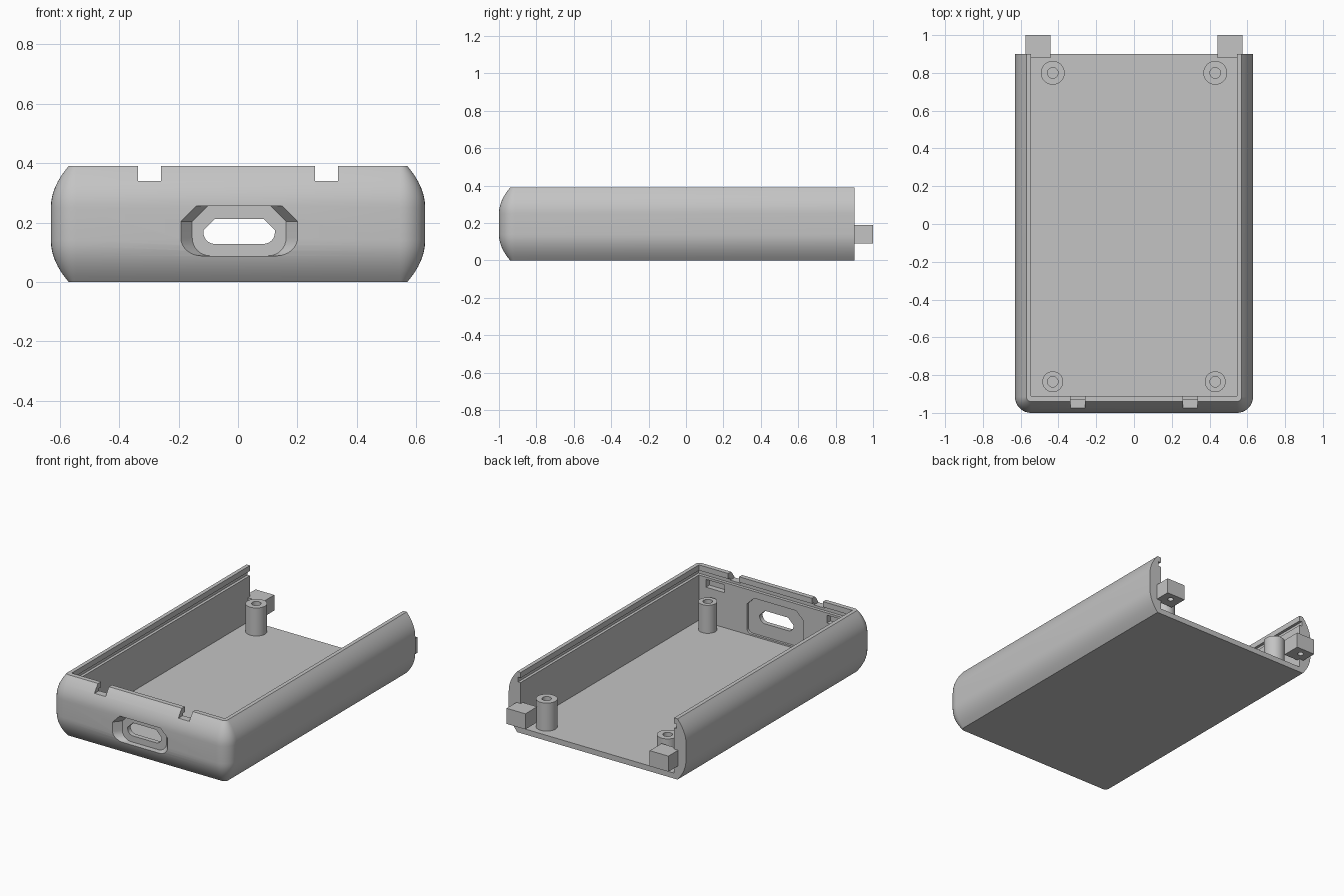
import bpy, bmesh
from math import cos, sin, pi, radians

cube = bpy.data.objects.get("Cube")
if cube:
    bpy.data.objects.remove(cube, do_unlink=True)

grey = bpy.data.materials.new("plain grey")
grey.use_nodes = True
grey.diffuse_color = (0.55, 0.55, 0.55, 1)
grey.node_tree.nodes["Principled BSDF"].inputs["Base Color"].default_value = (0.55, 0.55, 0.55, 1)


def loft(name, rings):
    """Closed solid through rings that have equal point counts."""
    bm = bmesh.new()
    loops = [[bm.verts.new(p) for p in ring] for ring in rings]
    for a, b in zip(loops, loops[1:]):
        for i in range(len(a)):
            j = (i + 1) % len(a)
            bm.faces.new((a[i], a[j], b[j], b[i]))
    bm.faces.new(loops[0])
    bm.faces.new(loops[-1])
    bmesh.ops.recalc_face_normals(bm, faces=bm.faces)
    mesh = bpy.data.meshes.new(name)
    bm.to_mesh(mesh)
    bm.free()
    mesh.materials.append(grey)
    ob = bpy.data.objects.new(name, mesh)
    bpy.context.collection.objects.link(ob)
    return ob


def box(name, x, y, z):
    return loft(name, [[(x[0], y[0], h), (x[1], y[0], h), (x[1], y[1], h), (x[0], y[1], h)] for h in z])


def cylinder(name, x, y, r, z, n=32):
    return loft(name, [[(x + r * cos(2 * pi * i / n), y + r * sin(2 * pi * i / n), h)
                        for i in range(n)] for h in z])


def cut(ob, cutter):
    cutter.hide_render = True
    mod = ob.modifiers.new("cut", 'BOOLEAN')
    mod.operation = 'DIFFERENCE'
    mod.solver = 'EXACT'
    mod.object = cutter
    bpy.context.view_layer.objects.active = ob
    bpy.ops.object.modifier_apply(modifier=mod.name)
    bpy.data.objects.remove(cutter, do_unlink=True)


def smooth(ob):
    bpy.ops.object.select_all(action='DESELECT')
    ob.select_set(True)
    bpy.context.view_layer.objects.active = ob
    bpy.ops.object.shade_smooth_by_angle(angle=radians(25))


# Case shell: bulging walls, rounded front corners, flat open back
def case_ring(z):
    t = max(0.14 - z, z - 0.25, 0) / 0.14
    inset = 0.06 * t * t
    r = 0.085 - inset
    w, front = 0.63 - inset, -1 + inset
    ring = [(w, 0.9, z)]
    for side in (1, -1):
        arc = [(side * (w - r + r * cos(a)), front + r - r * sin(a), z)
               for a in [pi / 2 * i / 8 for i in range(9)]]
        ring += arc if side == 1 else arc[::-1]
    return ring + [(-w, 0.9, z)]


heights = [0.14 * i / 8 for i in range(9)] + [0.25 + 0.14 * i / 8 for i in range(9)]
shell = loft("case_shell", [case_ring(z) for z in heights])

# Cavity and the groove under its rim
cut(shell, box("cavity", (-0.545, 0.545), (-0.91, 1.2), (0.035, 0.6)))
cut(shell, box("rim_groove", (-0.563, 0.563), (-0.93, 1.2), (0.325, 0.355)))

# Rim notches and latch slots in the front wall
for s in (1, -1):
    x = s * 0.298
    cut(shell, box("notch", (x - 0.039, x + 0.039), (-1.1, -0.88), (0.34, 0.6)))
    x = s * 0.43
    cut(shell, box("latch_slot", (x - 0.065, x + 0.065), (-0.945, -0.88), (0.26, 0.31)))


# Port: chamfered upper corners, rounded lower corners
def port_ring(y, w, bottom, top, chamfer, radius):
    half = []
    for i in range(9):
        a = pi / 2 * i / 8
        half.append((w - radius + radius * sin(a), bottom + radius - radius * cos(a)))
    half += [(w, top - chamfer), (w - chamfer, top)]
    return [(0.004 + x, y, z) for x, z in half] + [(0.004 - x, y, z) for x, z in half[::-1]]


cut(shell, loft("port_recess", [port_ring(-1.01, 0.205, 0.088, 0.256, 0.052, 0.06),
                                port_ring(-0.955, 0.158, 0.088, 0.256, 0.052, 0.06)]))
cut(shell, loft("inner_recess", [port_ring(-0.925, 0.2, 0.045, 0.28, 0.05, 0.03),
                                 port_ring(-0.88, 0.2, 0.045, 0.28, 0.05, 0.03)]))
cut(shell, loft("port_hole", [port_ring(y, 0.12, 0.128, 0.212, 0.038, 0.038) for y in (-1.05, -0.85)]))
smooth(shell)

# Screw posts and rear mounting tabs
for s, side in ((1, "left"), (-1, "right")):
    for end, y, r in (("rear", 0.8, 0.063), ("front", -0.835, 0.055)):
        post = cylinder(f"{end}_{side}_post", s * 0.43, y, r, (0.02, 0.215))
        cut(post, cylinder("post_bore", s * 0.43, y, 0.028, (0.05, 0.3)))
        smooth(post)
    tab = box(f"{side}_tab", sorted((s * 0.442, s * 0.575)), (0.88, 1.0), (0.09, 0.19))
    cut(tab, cylinder("tab_bore", s * 0.51, 0.95, 0.018, (0.05, 0.16), 16))
    smooth(tab)
